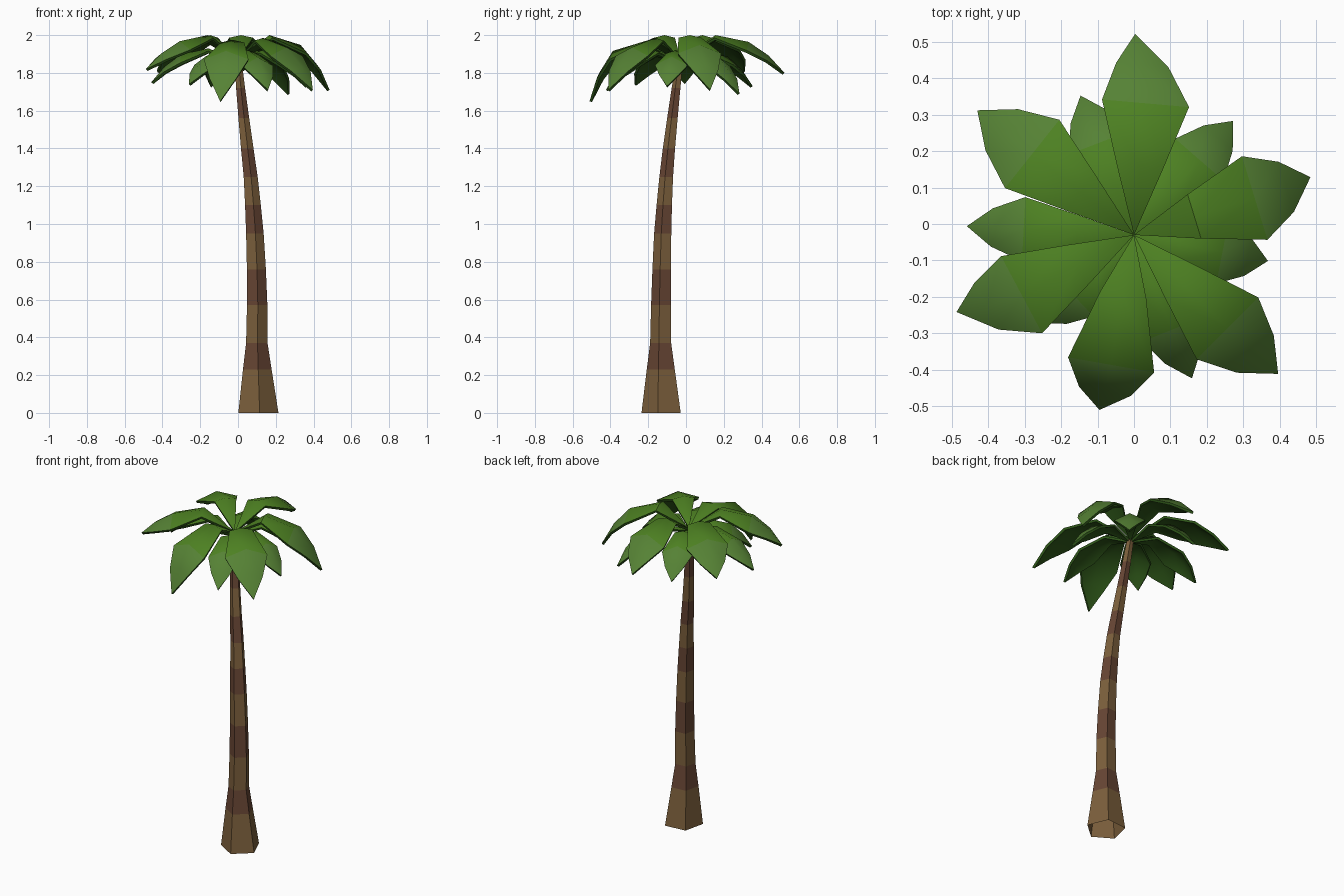
import bpy
from math import sin, cos, radians

if "Cube" in bpy.data.objects:
    bpy.data.objects.remove(bpy.data.objects["Cube"])


def material(name, rgb):
    m = bpy.data.materials.new(name)
    m.diffuse_color = (*rgb, 1)
    m.use_nodes = True
    m.node_tree.nodes["Principled BSDF"].inputs["Base Color"].default_value = m.diffuse_color
    return m


TAN = material("bark_tan", (0.20, 0.115, 0.045))
BROWN = material("bark_brown", (0.135, 0.06, 0.034))
GREEN_IN = material("leaf_inner", (0.075, 0.22, 0.016))
GREEN_OUT = material("leaf_outer", (0.092, 0.222, 0.035))
GREEN_UNDER = material("leaf_underside", (0.026, 0.09, 0.009))


def build(name, verts, faces, mats, slots):
    me = bpy.data.meshes.new(name)
    me.from_pydata(verts, [], faces)
    for m in mats:
        me.materials.append(m)
    for p, s in zip(me.polygons, slots):
        p.material_index = s
    me.update()
    ob = bpy.data.objects.new(name, me)
    bpy.context.collection.objects.link(ob)
    return ob


# Trunk: five-sided rings (z, x, y, radius) along a leaning path, banded bark
RINGS = [(0, .105, -.124, .112), (.23, .10, -.128, .08), (.37, .098, -.13, .06),
         (.57, .10, -.128, .057), (.76, .096, -.125, .053), (.95, .088, -.12, .049),
         (1.10, .078, -.112, .044), (1.25, .066, -.102, .039), (1.40, .048, -.088, .035),
         (1.56, .03, -.07, .03), (1.72, .013, -.051, .025), (1.865, 0, -.033, .02)]
verts, faces, slots = [], [], []
for z, x, y, r in RINGS:
    for k in range(5):
        a = radians(-85 + 72 * k)
        verts.append((x + r * cos(a), y + r * sin(a), z))
for i in range(len(RINGS) - 1):
    for k in range(5):
        n = (k + 1) % 5
        faces.append((5 * i + k, 5 * i + n, 5 * i + 5 + n, 5 * i + 5 + k))
        slots.append(i % 2)
build("trunk", verts, faces, [TAN, BROWN], slots)


# Leaf: keeled, arching blade with a pointed drooping tip that may swing sideways
def leaf(name, angle, length, apex, tip_z, half, base_z, swing=0, widest=.66):
    a = radians(angle)
    drop = apex - tip_z

    def place(r, s, z):
        return (r * cos(a) - s * sin(a), -.03 + r * sin(a) + s * cos(a), z)

    # rows: distance fraction, height, half width, edge drop, sideways swing
    rows = [(.34, apex, .53 * half, .014, 0),
            (widest, apex - .18 * drop, half, .045, 0),
            (.5 + widest * .53, apex - .54 * drop, .6 * half, .028, .4 * swing)]
    v = [place(0, 0, base_z)]
    for t, z, w, d, c in rows:
        v += [place(t * length, c + s * w, z - abs(s) * d) for s in (1, 0, -1)]
    v.append(place(length, swing, tip_z))
    f = [(0, 2, 1), (0, 3, 2)]
    for i in (1, 4):
        f += [(i + 1, i + 4, i + 3, i), (i + 2, i + 5, i + 4, i + 1)]
    f += [(8, 10, 7), (9, 10, 8)]
    ob = build(name, v, f, [GREEN_IN, GREEN_OUT, GREEN_UNDER],
               [0, 0, 0, 0, 1, 1, 1, 1])
    mod = ob.modifiers.new("thickness", "SOLIDIFY")
    mod.thickness = .014
    mod.offset = -1
    mod.material_offset = mod.material_offset_rim = 2
    bpy.ops.object.select_all(action='DESELECT')
    bpy.context.view_layer.objects.active = ob
    ob.select_set(True)
    bpy.ops.object.modifier_apply(modifier=mod.name)
    bpy.ops.object.shade_smooth_by_angle(angle=radians(50))


# Upper crown: angle, length, apex height, tip height, tip swing, widest point
UPPER = [(85, .55, 2.0, 1.80, .045, .66), (17, .51, 2.0, 1.71, .01, .68),
         (-45, .55, 1.985, 1.71, .01, .66), (-100, .49, 1.975, 1.65, -.01, .74),
         (208, .53, 2.0, 1.82, -.042, .66), (141.5, .55, 2.0, 1.81, 0, .65)]
for i, (ang, ln, ap, tz, sw, wd) in enumerate(UPPER):
    leaf(f"upper_leaf_{i + 1}", ang, ln, ap, tz, .12, 1.875, sw, wd)

# Lower crown: smaller leaves filling the gaps
LOWER = [(111, .41, 1.92, 1.73), (49, .415, 1.92, 1.69), (-11, .375, 1.92, 1.73),
         (-68, .425, 1.92, 1.71), (-137, .355, 1.92, 1.74), (177, .46, 1.93, 1.75)]
for i, (ang, ln, ap, tz) in enumerate(LOWER):
    leaf(f"lower_leaf_{i + 1}", ang, ln, ap, tz, .088, 1.86)
